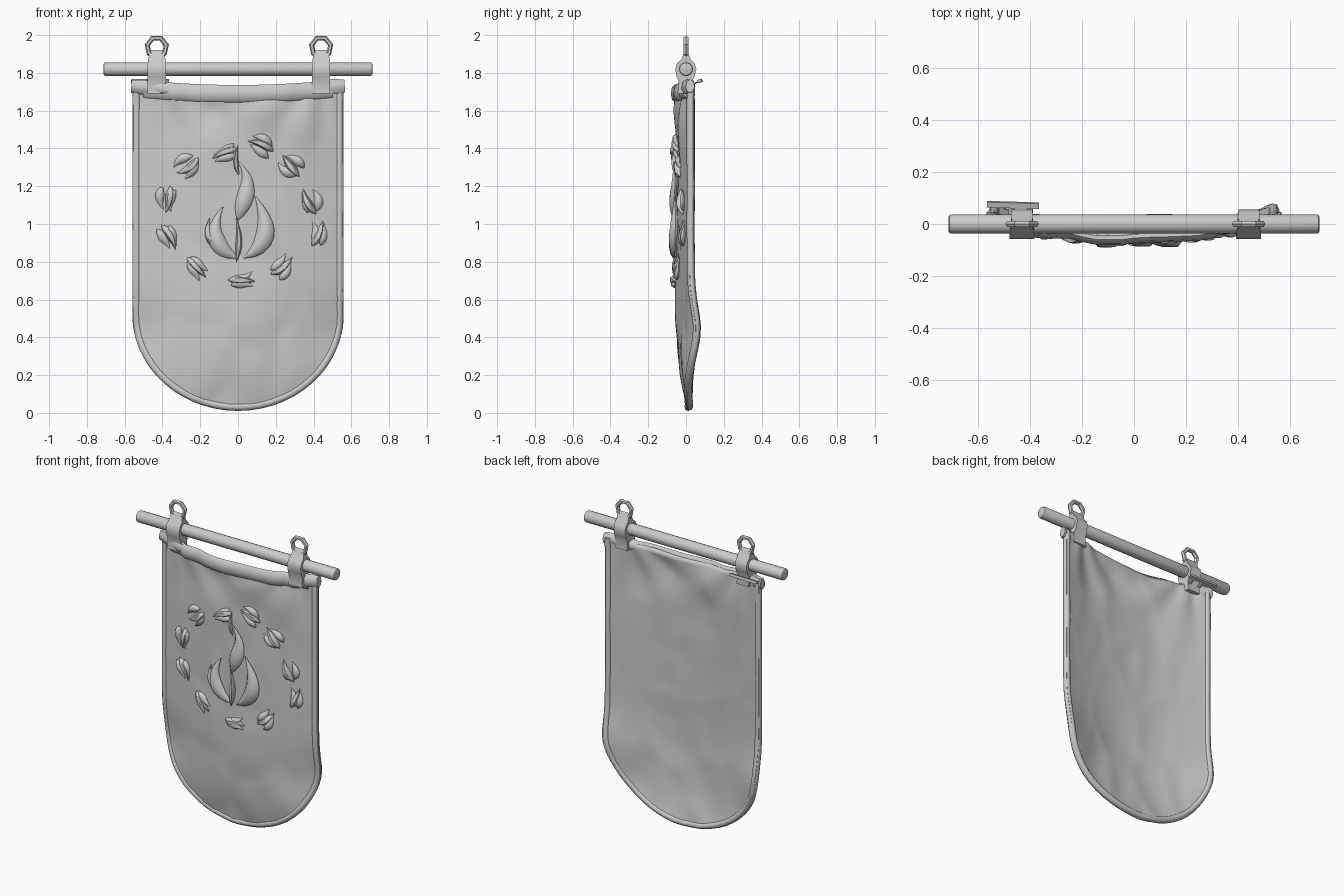
import bpy, bmesh, math, random
from mathutils import Vector, noise

cube = bpy.data.objects.get("Cube")
if cube:
    bpy.data.objects.remove(cube, do_unlink=True)
random.seed(4)

GREY = (0.6, 0.6, 0.6, 1)
grey = bpy.data.materials.new("plain grey")
grey.use_nodes = True
grey.diffuse_color = GREY
grey.node_tree.nodes["Principled BSDF"].inputs["Base Color"].default_value = GREY

HALF = 0.555


def finish(name, bm, angle=40):
    bmesh.ops.recalc_face_normals(bm, faces=bm.faces)
    mesh = bpy.data.meshes.new(name)
    bm.to_mesh(mesh)
    bm.free()
    mesh.materials.append(grey)
    ob = bpy.data.objects.new(name, mesh)
    bpy.context.collection.objects.link(ob)
    bpy.ops.object.select_all(action='DESELECT')
    ob.select_set(True)
    bpy.context.view_layer.objects.active = ob
    bpy.ops.object.shade_smooth_by_angle(angle=math.radians(angle))
    return ob


def clamp(v):
    return max(0.0, min(1.0, v))


def cloth_y(x, z):
    """Depth of the hanging cloth: bowed across, folded under the straps, crumpled all over."""
    u = x / HALF
    low = clamp((0.55 - z) / 0.55)
    y = -0.043 + 0.063 * low ** 2 + 0.073 * u * u * (1 - 0.5 * low ** 2)
    y += 0.036 * u * u * math.exp(-((z - 0.43) / 0.17) ** 2)
    inner = 1 - u ** 4
    top = clamp((z - 1.1) / 0.6)
    for cx in (-0.43, 0.43):
        a = math.atan2(x - cx, 1.85 - z)
        y += 0.01 * top * inner * math.sin(a * 10 + cx)
    near, far = noise.voronoi(Vector((x * 4.2 + 3, z * 2.6 + 1, 0.5)))[0][:2]
    y += 0.022 * inner * (0.25 - (far - near)) * (0.6 + 0.4 * low)
    return y


def sweep(name, path, widths, depths, sides=8, angle=50):
    """Oval tube along a path; width lies in the front plane, depth along y."""
    bm = bmesh.new()
    path = [Vector(p) for p in path]
    rings = []
    for i, p in enumerate(path):
        t = path[min(i + 1, len(path) - 1)] - path[max(i - 1, 0)]
        n = Vector((-t.z, 0, t.x)).normalized()
        ring = []
        for k in range(sides):
            a = math.tau * k / sides
            off = n * widths[i] * math.cos(a) + Vector((0, depths[i] * math.sin(a), 0))
            ring.append(bm.verts.new(p + off))
        rings.append(ring)
    for r, s in zip(rings, rings[1:]):
        for k in range(sides):
            j = (k + 1) % sides
            bm.faces.new((r[k], r[j], s[j], s[k]))
    bm.faces.new(rings[0])
    bm.faces.new(rings[-1])
    return finish(name, bm, angle)


def on_cloth(points, lift=0.02):
    return [(x, cloth_y(x, z) - lift, z) for x, z in points]


def leaf(name, points, width, depth, lift=0.02):
    """Pointed leaf along a cubic curve, thickest near its base."""
    a, b, c, d = (Vector(p) for p in points)
    n = 11
    path, shape = [], []
    for i in range(n):
        t = i / (n - 1)
        s = 1 - t
        path.append(a * s ** 3 + b * 3 * t * s * s + c * 3 * t * t * s + d * t ** 3)
        shape.append(0.06 + math.sin(math.pi * t ** 0.75) ** 1.2)
    sweep(name, on_cloth([tuple(p) for p in path], lift),
          [width * s for s in shape], [depth * s for s in shape], 6, 60)


# Cloth panel with rounded lower end
def bottom_z(s):
    return 0.515 - 0.5 * math.cos(math.pi / 2 * s)


bm = bmesh.new()
COLS, ROWS = 48, 64
grid = []
for i in range(COLS + 1):
    s = 2 * i / COLS - 1
    x = HALF * math.sin(math.pi / 2 * s)
    z0, z1 = bottom_z(s), 1.715 + 0.045 * (x / HALF) ** 2
    column = []
    for j in range(ROWS + 1):
        z = z0 + (z1 - z0) * j / ROWS
        column.append(bm.verts.new((x, cloth_y(x, z), z)))
    grid.append(column)
for a, b in zip(grid, grid[1:]):
    for j in range(ROWS):
        bm.faces.new((a[j], b[j], b[j + 1], a[j + 1]))
cloth = finish("cloth_panel", bm, 60)
solid = cloth.modifiers.new("thickness", 'SOLIDIFY')
solid.thickness = 0.024
solid.offset = 0

# Rolled edge along both sides and the rounded bottom
INSET = 0.967
edge = [(-HALF, 1.74 - 1.2 * k / 16) for k in range(16)]
edge += [(HALF * math.sin(math.pi / 2 * s), bottom_z(s)) for s in [k / 14 - 1 for k in range(29)]]
edge += [(HALF, 0.57 + 1.17 * k / 15) for k in range(16)]
edge = [(x * INSET, z if z > 0.515 else 0.515 + (z - 0.515) * INSET) for x, z in edge]
sweep("edge_hem", on_cloth(edge, 0), [0.021] * len(edge), [0.021] * len(edge), 8, 60)

# Sagging hem across the top
hem = [(x / 20, 1.69 + 0.1 * (x / 20) ** 2) for x in range(-10, 11)]
sweep("top_hem", on_cloth(hem, 0.014), [0.046] * len(hem), [0.02] * len(hem), 8)

# Wooden rod
bm = bmesh.new()
bmesh.ops.create_cone(bm, cap_ends=True, segments=14, radius1=0.037, radius2=0.037, depth=1.425)
caps = [e for e in bm.edges if abs(e.verts[0].co.z - e.verts[1].co.z) < 0.01]
bmesh.ops.bevel(bm, geom=caps, offset=0.012, segments=2, profile=0.5, affect='EDGES')
rod = finish("rod", bm)
rod.rotation_euler = (0, math.pi / 2, 0)
rod.location.z = 1.82

# Straps, hanging rings and bunched corners
STRAP = [(0.0, 1.92), (-0.014, 1.9), (-0.024, 1.872), (-0.048, 1.85), (-0.057, 1.82), (-0.05, 1.78),
         (-0.038, 1.75), (-0.045, 1.69), (0.035, 1.69), (0.03, 1.75), (0.045, 1.78),
         (0.055, 1.82), (0.045, 1.85), (0.024, 1.872), (0.014, 1.9)]
for side, cx in (("right", -0.43), ("left", 0.44)):
    bm = bmesh.new()
    loops = []
    for sx in (-1, 1):
        loops.append([bm.verts.new((cx + sx * (0.048 - 0.2 * max(0, z - 1.86) - 0.15 * max(0, y)),
                                    y, z)) for y, z in STRAP])
    for k in range(len(STRAP)):
        j = (k + 1) % len(STRAP)
        bm.faces.new((loops[0][k], loops[0][j], loops[1][j], loops[1][k]))
    for lp in loops:
        bm.faces.new(lp)
    finish(side + "_strap", bm, 35)

    bpy.ops.mesh.primitive_torus_add(major_segments=7, minor_segments=6, major_radius=0.052,
                                     minor_radius=0.014, location=(cx, 0, 1.936),
                                     rotation=(math.pi / 2, math.pi / 2, 0))
    ring = bpy.context.object
    ring.name = side + "_ring"
    ring.data.materials.append(grey)

    sx = 1 if cx > 0 else -1
    corner = [(sx * x, z) for x, z in ((0.36, 1.712), (0.44, 1.72), (0.5, 1.725), (0.565, 1.73))]
    sweep(side + "_corner_fold", on_cloth(corner, 0.01), [0.03, 0.036, 0.042, 0.036],
          [0.02, 0.03, 0.03, 0.025], 7)

# Loose tab behind one strap
bpy.ops.mesh.primitive_cube_add(size=1, location=(-0.465, 0.073, 1.757))
tab = bpy.context.object
tab.name = "back_tab"
tab.scale = (0.2, 0.022, 0.016)
tab.rotation_euler = (0.3, 0, -0.03)
tab.data.materials.append(grey)
for x in (-0.47, -0.4):
    sweep("tab_link", [(x, 0.02, 1.73), (x, 0.073, 1.757)], [0.012] * 2, [0.01] * 2, 6)

# Flame emblem
leaf("flame_centre", [(0.0, 1.02), (0.02, 1.12), (0.1, 1.22), (0.0, 1.33)], 0.042, 0.026)
leaf("flame_right", [(0.03, 0.82), (0.2, 0.9), (0.15, 1.03), (0.09, 1.15)], 0.046, 0.034)
leaf("flame_left", [(0.0, 0.82), (-0.14, 0.87), (-0.15, 0.98), (-0.08, 1.09)], 0.042, 0.032)
leaf("flame_left_tip", [(-0.06, 0.85), (-0.17, 0.9), (-0.17, 0.97), (-0.15, 1.03)], 0.02, 0.02)
leaf("flame_stem", [(-0.01, 0.8), (0.01, 0.88), (0.01, 0.95), (-0.01, 1.04)], 0.016, 0.025)
leaf("flame_wick", [(0.005, 1.26), (-0.02, 1.31), (-0.01, 1.36), (0.0, 1.42)], 0.012, 0.014)

# Wreath of small leaf clusters
CLUSTERS = [(0.12, 1.41), (-0.07, 1.37), (-0.27, 1.31), (0.28, 1.31), (-0.37, 1.13), (0.38, 1.12),
            (-0.37, 0.93), (0.42, 0.95), (-0.22, 0.77), (0.23, 0.78), (0.02, 0.7)]
for cx, cz in CLUSTERS:
    c = Vector((cx, cz))
    along = Vector((1.04 - cz, cx)).normalized()
    across = Vector((-along.y, along.x))
    for k, off in enumerate((-0.027, 0.0, 0.027)):
        mid = c + across * off
        d = along * (0.072 - abs(off) * 0.5) + across * random.uniform(-0.022, 0.022)
        bend = across * random.uniform(-0.03, 0.03)
        leaf("wreath_leaf", [tuple(p) for p in (mid - d, mid - d * 0.3 + bend,
                                                mid + d * 0.3 + bend, mid + d)],
             0.023, 0.028 if k == 1 else 0.02, 0.016)
